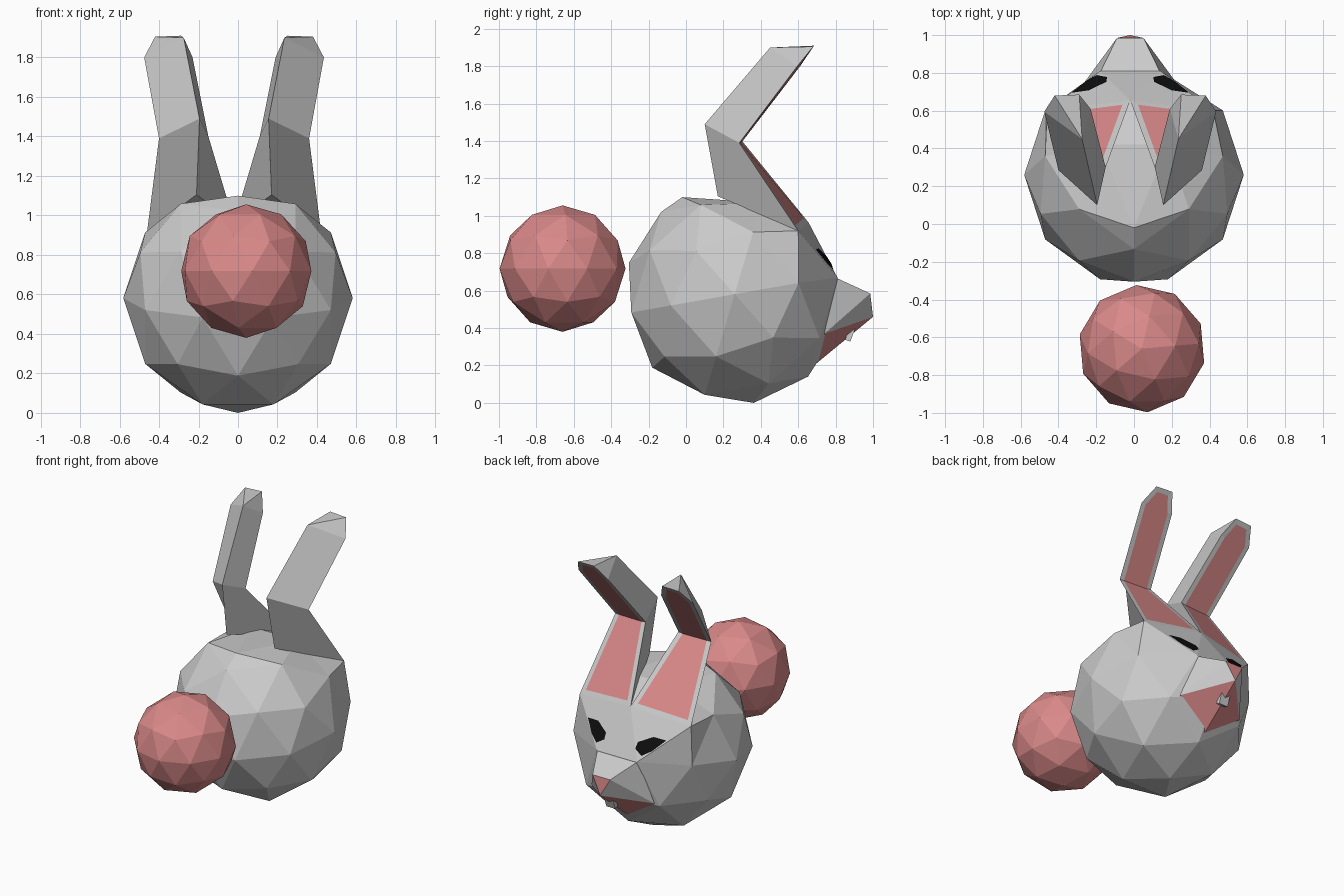
import bpy, bmesh, math
from mathutils import Matrix, Vector

if "Cube" in bpy.data.objects:
    bpy.data.objects.remove(bpy.data.objects["Cube"])

CX = -0.02  # face and ears are mirrored about this plane


def material(name, col):
    m = bpy.data.materials.new(name)
    m.diffuse_color = (*col, 1)
    m.use_nodes = True
    m.node_tree.nodes["Principled BSDF"].inputs["Base Color"].default_value = m.diffuse_color
    return m


GREY = material("fur", (0.8, 0.8, 0.8))
PINK = material("pink", (0.70, 0.25, 0.25))
BLACK = material("black", (0.004, 0.004, 0.004))


def finish(bm, name, mats=()):
    me = bpy.data.meshes.new(name)
    bm.to_mesh(me)
    bm.free()
    for m in mats:
        me.materials.append(m)
    ob = bpy.data.objects.new(name, me)
    bpy.context.collection.objects.link(ob)
    return ob


def poly_mesh(pts, faces, side=1):
    bm = bmesh.new()
    vs = [bm.verts.new((side * x + CX, y, z)) for x, y, z in pts]
    fs = [bm.faces.new([vs[i] for i in f]) for f in faces]
    bmesh.ops.recalc_face_normals(bm, faces=bm.faces[:])
    return bm, fs


def icosphere(matrix, r):
    bm = bmesh.new()
    bmesh.ops.create_icosphere(bm, subdivisions=2, radius=r, matrix=matrix)
    return bm


# Head: faceted ball tilted back; a few vertices shaped into brow and crown
head = icosphere(Matrix.Translation((0, 0.26, 0.581)) @ Matrix.Diagonal((0.985, 1, 1, 1))
                 @ Matrix.Rotation(math.radians(10), 4, 'X')
                 @ Matrix.Rotation(math.radians(-90), 4, 'Z'), 0.59)
BROW = (0, 0.655, 0.965)
CORNER = (0.44, 0.60, 0.92)
CHEEK = (0.16, 0.81, 0.67)
moves = [((0, 0.155, 1.17), (0, -0.02, 1.10)), ((0, 0.70, 0.97), (CX, *BROW[1:]))]
for s in (1, -1):
    moves += [((s * .31, .64, .92), (s * CORNER[0] + CX, *CORNER[1:])),
              ((s * .18, .81, .68), (s * CHEEK[0] + CX, *CHEEK[1:])),
              ((s * .18, .42, 1.12), (s * .18, .42, 1.07))]
head.verts.ensure_lookup_table()
picked = [(min(head.verts, key=lambda v: (v.co - Vector(a)).length), b) for a, b in moves]
for v, b in picked:
    v.co = b
finish(head, "head")

# Tail ball
finish(icosphere(Matrix.Translation((0.042, -0.66, 0.718))
                 @ Matrix.Rotation(math.radians(5), 4, 'Z'), 0.338), "tail", [PINK])

# Ears: bent wedge with a back ridge and an inset pink lining
ear_pts = [BROW, CORNER, (.19, .17, 1.105),                     # base: inner, outer, back
           (.13, .30, 1.40), (.38, .285, 1.39), (.175, .10, 1.49),  # bend
           (.21, .61, 1.80), (.455, .595, 1.80), (.255, .45, 1.90),  # upper
           (.27, .685, 1.91), (.40, .68, 1.905)]                # tip
ear_faces = [(0, 1, 4, 3), (3, 4, 7, 10, 9, 6),
             (1, 2, 5, 4), (2, 0, 3, 5), (4, 5, 8, 7), (5, 3, 6, 8),
             (7, 8, 10), (8, 9, 10), (8, 6, 9), (0, 2, 1)]
for s, side in ((1, "right"), (-1, "left")):
    bm, fs = poly_mesh(ear_pts, ear_faces, s)
    lining = fs[:2]
    bmesh.ops.inset_region(bm, faces=lining, thickness=0.033, use_even_offset=True)
    for f in lining:
        f.material_index = 1
    finish(bm, side + "_ear", [GREY, PINK])

# Eyes: flat hexagons lying on the brow triangles
o, u, w = Vector(BROW), Vector(CORNER) - Vector(BROW), Vector(CHEEK) - Vector(BROW)
n = u.cross(w).normalized()
n = n if n.y > 0 else -n
outline = [(.55, .42), (.28, .71), (.09, .86), (0, .76), (.06, .62), (.34, .43)]
eye_pts = [o + u * a + w * b + n * 0.006 for a, b in outline]
for s, side in ((1, "right"), (-1, "left")):
    finish(poly_mesh(eye_pts, [range(6)], s)[0], side + "_eye", [BLACK])

# Snout: wedge with pink nose and pink mouth underneath
snout_pts = [(-.16, .80, .67), (.16, .80, .67), (-.07, .985, .585), (.07, .985, .585),
             (0, 1.0, .46), (-.25, .74, .37), (.25, .74, .37), (0, .69, .205), (0, .60, .45)]
snout_faces = [(2, 3, 4), (4, 5, 7), (4, 7, 6),               # nose, mouth
               (0, 1, 3, 2), (0, 2, 5), (2, 4, 5), (1, 6, 3), (3, 6, 4),
               (8, 1, 0), (8, 0, 5), (8, 5, 7), (8, 7, 6), (8, 6, 1)]
bm, fs = poly_mesh(snout_pts, snout_faces)
for f in fs[:3]:
    f.material_index = 1
finish(bm, "snout", [GREY, PINK])

# Front tooth
bm = bmesh.new()
bmesh.ops.create_cube(bm, size=1, matrix=Matrix.Translation((CX, 0.88, 0.375))
                      @ Matrix.Rotation(math.radians(-20), 4, 'X')
                      @ Matrix.Diagonal((0.07, 0.03, 0.09, 1)))
finish(bm, "tooth")
